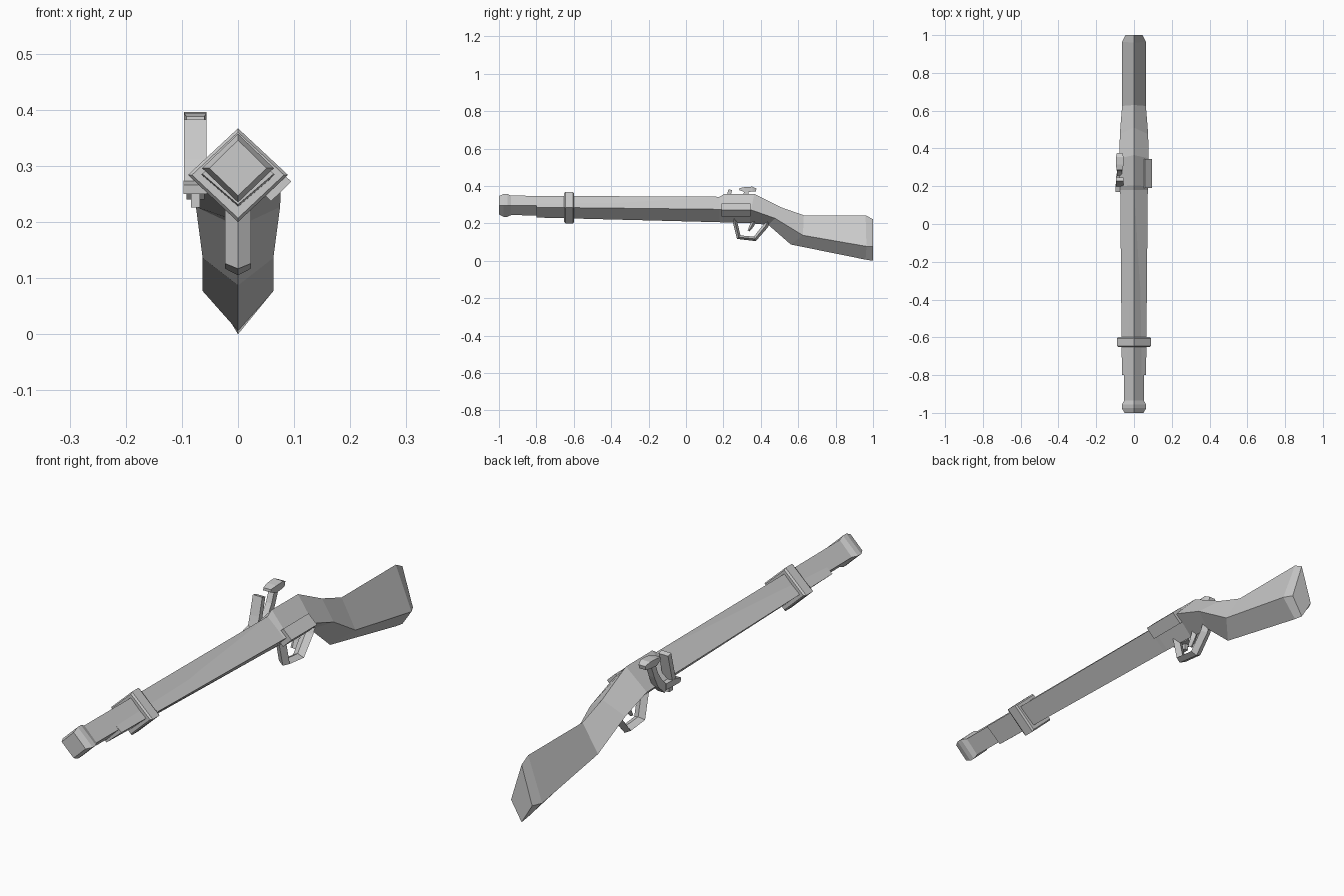
import bpy, bmesh
from mathutils import Vector


def loft(name, rings):
    """Join rings of equal point count into one closed flat-shaded solid."""
    bm = bmesh.new()
    vr = [[bm.verts.new(p) for p in r] for r in rings]
    n = len(vr[0])
    for a, b in zip(vr, vr[1:]):
        for i in range(n):
            j = (i + 1) % n
            bm.faces.new((a[i], a[j], b[j], b[i]))
    bm.faces.new(vr[0])
    bm.faces.new(vr[-1])
    bmesh.ops.recalc_face_normals(bm, faces=bm.faces)
    me = bpy.data.meshes.new(name)
    bm.to_mesh(me)
    bm.free()
    ob = bpy.data.objects.new(name, me)
    bpy.context.collection.objects.link(ob)
    return ob


def diamond(top, side, bottom, hx, x=0.0):
    """Four-point ring; each of top, side, bottom is (y, z)."""
    return [(x, *top), (x + hx, *side), (x, *bottom), (x - hx, *side)]


def straight(name, secs, x=0.0):
    """Diamond rod along y from (y, half width, top z, side z, bottom z)."""
    return loft(name, [diamond((y, t), (y, s), (y, b), hx, x) for y, hx, t, s, b in secs])


def sweep(name, path, x=0.0, boxy=False):
    """Bar along (y, z, half width, half thickness) points at a fixed x."""
    rings = []
    for i, (y, z, w, t) in enumerate(path):
        a, b = path[max(i - 1, 0)], path[min(i + 1, len(path) - 1)]
        d = Vector((b[0] - a[0], b[1] - a[1])).normalized()
        ny, nz = -d.y * t, d.x * t
        if boxy:
            rings.append([(x + sx * w, y + s * ny, z + s * nz)
                          for sx, s in ((1, 1), (1, -1), (-1, -1), (-1, 1))])
        else:
            rings.append(diamond((y + ny, z + nz), (y, z), (y - ny, z - nz), w, x))
    return loft(name, rings)


# Barrel with flared muzzle
straight("barrel", [
    (-1.0, 0.051, 0.346, 0.296, 0.247),
    (-0.975, 0.064, 0.357, 0.296, 0.235),
    (-0.955, 0.064, 0.357, 0.296, 0.235),
    (-0.935, 0.052, 0.348, 0.295, 0.244),
    (-0.77, 0.052, 0.347, 0.294, 0.242),
    (0.2, 0.055, 0.342, 0.285, 0.23)])

# Fore-end, wrist and butt in one piece
stock = [
    ((-0.80, 0.340), (-0.80, 0.286), (-0.80, 0.231), 0.064),
    ((0.18, 0.342), (0.18, 0.275), (0.18, 0.206), 0.073),
    ((0.205, 0.358), (0.20, 0.275), (0.20, 0.205), 0.075),
    ((0.365, 0.357), (0.348, 0.272), (0.34, 0.201), 0.077),
    ((0.51, 0.285), (0.476, 0.227), (0.44, 0.192), 0.075),
    ((0.63, 0.243), (0.625, 0.136), (0.56, 0.087), 0.063),
    ((0.96, 0.243), (0.965, 0.077), (0.96, 0.006), 0.063),
    ((1.0, 0.222), (1.0, 0.075), (1.0, 0.0), 0.045)]
loft("stock", [diamond(*s) for s in stock])

# Band holding barrel and fore-end
straight("barrel_band", [
    (-0.652, 0.082, 0.360, 0.284, 0.207),
    (-0.645, 0.089, 0.367, 0.284, 0.200),
    (-0.605, 0.089, 0.367, 0.284, 0.200),
    (-0.598, 0.082, 0.360, 0.284, 0.207)])

# Side plate wrapped over the right edge
straight("side_plate", [
    (0.19, 0.036, 0.306, 0.272, 0.237),
    (0.345, 0.036, 0.306, 0.272, 0.237)], x=0.059)

# Trigger guard and trigger
sweep("trigger_guard", [
    (0.258, 0.225, 0.023, 0.012), (0.282, 0.126, 0.023, 0.013),
    (0.368, 0.117, 0.023, 0.013), (0.425, 0.185, 0.023, 0.014),
    (0.44, 0.215, 0.023, 0.014)])
sweep("trigger", [
    (0.365, 0.215, 0.014, 0.014), (0.35, 0.185, 0.013, 0.011),
    (0.335, 0.16, 0.011, 0.006)])

# Lock on the left: pan, striking plate, screw and hammer
LX = -0.076
sweep("priming_pan", [
    (0.17, 0.258, 0.021, 0.008), (0.20, 0.262, 0.021, 0.012),
    (0.255, 0.262, 0.019, 0.012)], LX, True)
sweep("striking_plate", [
    (0.205, 0.26, 0.020, 0.011), (0.219, 0.31, 0.020, 0.010),
    (0.237, 0.38, 0.020, 0.010)], LX, True)
sweep("pan_screw", [(0.21, 0.226, 0.008, 0.012), (0.21, 0.256, 0.008, 0.012)], LX, True)
sweep("hammer_neck", [
    (0.25, 0.25, 0.016, 0.014), (0.285, 0.285, 0.013, 0.015),
    (0.307, 0.325, 0.012, 0.012), (0.325, 0.37, 0.012, 0.012)], LX, True)
sweep("hammer_head", [
    (0.285, 0.383, 0.016, 0.005), (0.315, 0.380, 0.020, 0.014),
    (0.355, 0.383, 0.020, 0.013), (0.375, 0.378, 0.014, 0.008)], LX, True)
